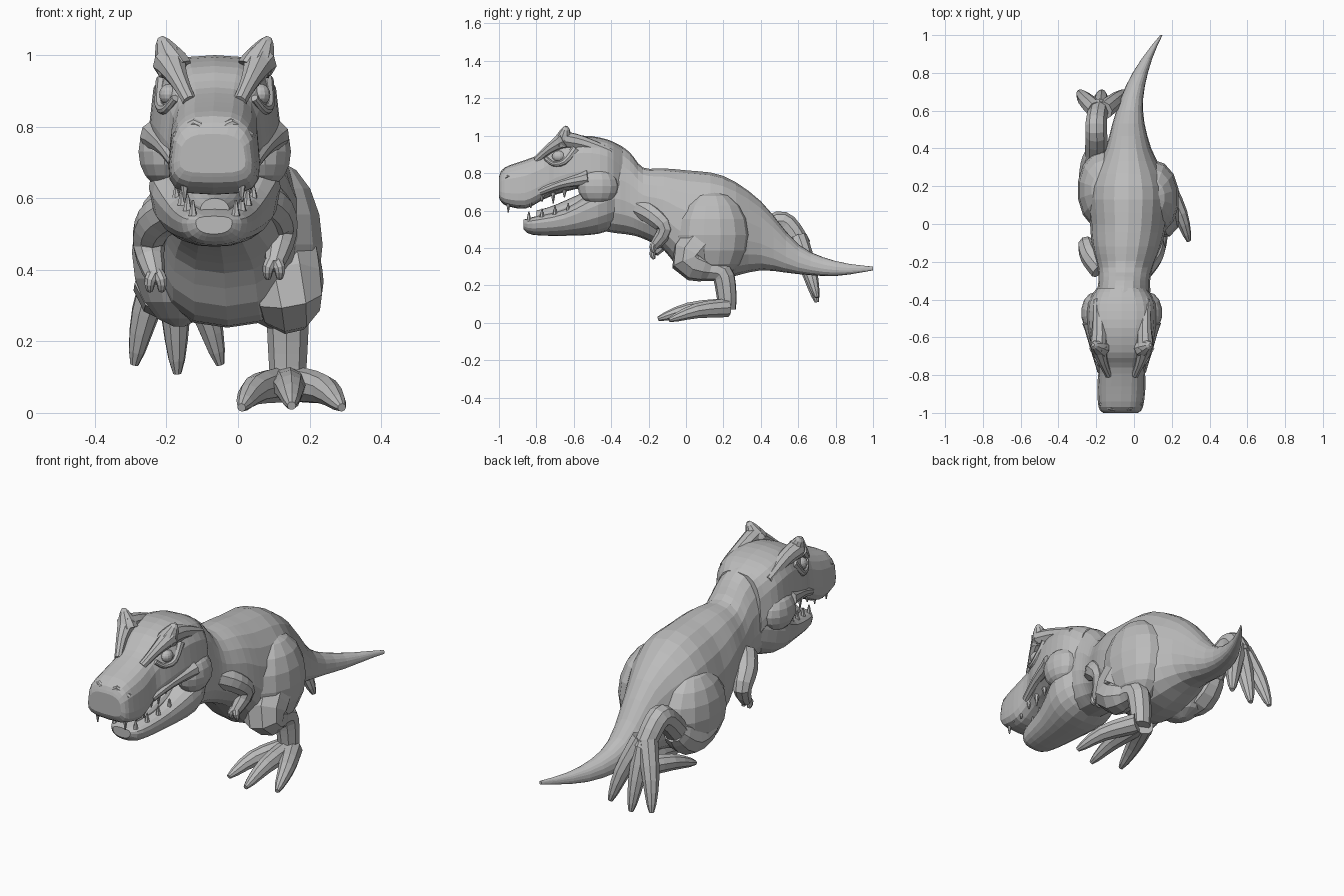
import bpy, bmesh, math
from mathutils import Vector

cube = bpy.data.objects.get("Cube")
if cube:
    bpy.data.objects.remove(cube, do_unlink=True)

grey = bpy.data.materials.new("stone grey")
grey.use_nodes = True
grey.diffuse_color = (.5, .5, .5, 1)
grey.node_tree.nodes["Principled BSDF"].inputs["Base Color"].default_value = grey.diffuse_color


def spline(rows, steps):
    """Smooth the rows with a Catmull-Rom curve."""
    rows = [Vector(row) for row in rows]
    smooth = []
    for i, (b, c) in enumerate(zip(rows, rows[1:])):
        a = rows[max(i - 1, 0)]
        d = rows[min(i + 2, len(rows) - 1)]
        for step in range(steps):
            t = step / steps
            smooth.append(b + (c - a) * t / 2 + (a * 2 - b * 5 + c * 4 - d) * t * t / 2
                          + (b * 3 - a - c * 3 + d) * t * t * t / 2)
    return smooth + [rows[-1]]


def skin(name, rings):
    """Join rings of points into a closed flat-shaded surface."""
    bm = bmesh.new()
    loops = [[bm.verts.new(point) for point in ring] for ring in rings]
    for near, far in zip(loops, loops[1:]):
        for i in range(len(near)):
            bm.faces.new((near[i - 1], near[i], far[i], far[i - 1]))
    bm.faces.new(loops[0])
    bm.faces.new(loops[-1])
    bmesh.ops.recalc_face_normals(bm, faces=bm.faces)
    mesh = bpy.data.meshes.new(name)
    bm.to_mesh(mesh)
    bm.free()
    mesh.materials.append(grey)
    bpy.context.collection.objects.link(bpy.data.objects.new(name, mesh))


def circle(sides):
    """Cosine and sine pairs around a circle."""
    angles = [math.tau * (k + .5) / sides for k in range(sides)]
    return [(math.cos(angle), math.sin(angle)) for angle in angles]


def soften(value, power):
    return math.copysign(abs(value) ** power, value)


def spine(y):
    """Centre line: the tail curls towards the left side."""
    return -.03 + .07 * min(y, 0) + .7 * max(y - .5, 0) ** 2


def head_centre(y):
    """Centre line of the head, bent slightly to the right at the nose."""
    return -.065 + .03 * min(y + .8, 0)


def loft(name, rows, centre, power, lean, steps=3, sides=18):
    """Rows are y, half width, top, bottom; lean narrows the top."""
    rings = []
    for y, width, top, bottom in spline(rows, steps):
        middle, half = (top + bottom) / 2, (top - bottom) / 2
        rings.append([(centre(y) + width * soften(c, power) * (1 - lean * s), y,
                       middle + half * soften(s, power)) for c, s in circle(sides)])
    skin(name, rings)


def tube(name, points, start, end, steps=3, sides=9):
    """Sweep a circle along the points, its radius going from start to end."""
    path = spline(points, steps)
    rings, last, side = [], None, None
    for i, point in enumerate(path):
        along = (path[min(i + 1, len(path) - 1)] - path[max(i - 1, 0)]).normalized()
        if last is None:
            side = along.orthogonal().normalized()
        else:
            side = last.rotation_difference(along) @ side
        last = along
        across = along.cross(side)
        radius = start + (end - start) * (i / (len(path) - 1)) ** 2
        rings.append([point + radius * (side * c + across * s) for c, s in circle(sides)])
    skin(name, rings)


def ball(name, centre, size, bands=9, sides=14):
    """Low-sided ellipsoid."""
    rings = []
    for band in range(bands):
        angle = math.pi * (band + .3) / (bands - .4)
        ring = [(c * math.sin(angle), s * math.sin(angle), math.cos(angle)) for c, s in circle(sides)]
        rings.append([[o + p * r for o, p, r in zip(centre, point, size)] for point in ring])
    skin(name, rings)


def toes(name, base, tip, spread, arch, shift):
    """Three toes fanning out from the base; shift moves the outer tips."""
    base, tip = Vector(base), Vector(tip)
    for k, label in zip((-1, 0, 1), ("inner", "middle", "outer")):
        fan = Vector((spread * k, 0, 0)) + Vector(shift) * abs(k)
        knuckle = base.lerp(tip, .55) + fan * .7 + Vector(arch)
        tube(name + "_" + label + "_toe", [base + fan * .15, knuckle, tip + fan], .05, .012)


# Neck, trunk and tail
loft("body_and_tail", [
    (-.5, .12, .96, .5), (-.38, .14, .96, .48), (-.3, .135, .91, .47), (-.23, .145, .83, .45),
    (-.12, .18, .825, .39), (0, .2, .815, .26), (.2, .21, .785, .24), (.4, .12, .65, .28),
    (.6, .07, .42, .26), (.8, .04, .33, .25), (1, .006, .3, .28)], spine, .85, .14)

# Skull, lower jaw and tongue
loft("skull", [
    (-1, .09, .78, .67), (-.97, .115, .83, .63), (-.86, .125, .87, .61), (-.76, .122, .91, .66),
    (-.68, .15, .97, .69), (-.55, .175, 1, .72), (-.42, .175, .98, .7), (-.34, .13, .94, .6)],
    head_centre, .6, .18)
loft("lower_jaw", [
    (-.87, .05, .55, .5), (-.82, .09, .565, .47), (-.65, .13, .61, .465),
    (-.47, .18, .72, .475), (-.35, .13, .76, .52)], head_centre, .75, -.2)
loft("tongue", [(-.8, .04, .6, .54), (-.7, .07, .63, .55), (-.5, .09, .72, .6)], head_centre, 1, 0)

for side, label in ((1, "left"), (-1, "right")):
    def mirror(*points):
        """Place points given from the middle of the head on this side."""
        return [(head_centre(y) + side * x, y, z) for x, y, z in points]

    # Brow, crest, eye, nostril and cheek
    tube(label + "_brow", mirror((.07, -.8, .87), (.1, -.73, .93), (.125, -.65, .98)), .02, .05)
    tube(label + "_horn", mirror((.11, -.66, .96), (.13, -.65, 1), (.152, -.64, 1.05)), .05, .008)
    tube(label + "_crest", mirror((.125, -.65, .98), (.12, -.55, .96), (.13, -.4, .91)), .045, .02)
    ball(label + "_eye", mirror((.128, -.68, .89))[0], (.028, .036, .03))
    tube(label + "_eyelid", mirror((.11, -.75, .88), (.135, -.71, .85), (.15, -.65, .86), (.14, -.59, .93)), .012, .025)
    tube(label + "_nostril", mirror((.02, -.98, .78), (.05, -.975, .81), (.1, -.95, .77)), .012, .018)
    tube(label + "_lip", mirror((.11, -.78, .7), (.14, -.66, .745), (.165, -.52, .775)), .02, .045)
    ball(label + "_cheek", mirror((.14, -.47, .73))[0], (.075, .11, .1))

    # Teeth along both jaws, every second upper one longer
    for i in range(6):
        y = -.95 + .06 * i
        x = .1 if i else .08
        root = .635 + .012 * i
        tip = root - (.025 if i % 2 else .045)
        tube(label + "_upper_tooth", mirror((x, y, root + .02), (x, y, tip)), .015, .003, 1, 6)
    for i in range(4):
        x, y, root = .06 + .016 * i, -.84 + .07 * i, .55 + .015 * i
        tube(label + "_lower_tooth", mirror((x, y, root), (x, y, root + .045)), .013, .003, 1, 6)

    # Short arm with two claws, the right one held a little lower
    drop = Vector((0, 0, 0 if side > 0 else -.035))
    def reach(*points):
        return mirror(*[Vector(point) + drop for point in points])
    tube(label + "_arm", reach((.11, -.24, .61), (.165, -.17, .57), (.185, -.11, .5), (.165, -.17, .41)), .06, .026)
    for k in (-1, 1):
        x = .165 + .016 * k
        tube(label + "_claw", reach((.165, -.16, .43), (x, -.18, .405), (x, -.17, .375)), .02, .008)

# Planted left leg
ball("left_thigh", (.1, .14, .47), (.14, .2, .235))
tube("left_knee", [(.12, .08, .42), (.14, .02, .33), (.14, .13, .285)], .115, .062)
tube("left_shank", [(.14, .1, .285), (.14, .19, .27), (.14, .215, .17), (.14, .22, .07)], .062, .048)
toes("left", (.14, .21, .08), (.15, -.15, .02), .14, (0, 0, .02), (0, .06, -.005))

# Raised right leg trailing behind
ball("right_thigh", (-.165, .18, .45), (.135, .21, .21))
tube("right_knee", [(-.19, .16, .37), (-.2, .28, .35), (-.2, .38, .42)], .1, .06)
tube("right_shank", [(-.2, .36, .41), (-.2, .47, .525), (-.2, .54, .525), (-.185, .62, .41)], .06, .052)
toes("right", (-.18, .6, .45), (-.17, .7, .11), .12, (0, .005, 0), (0, 0, .025))
